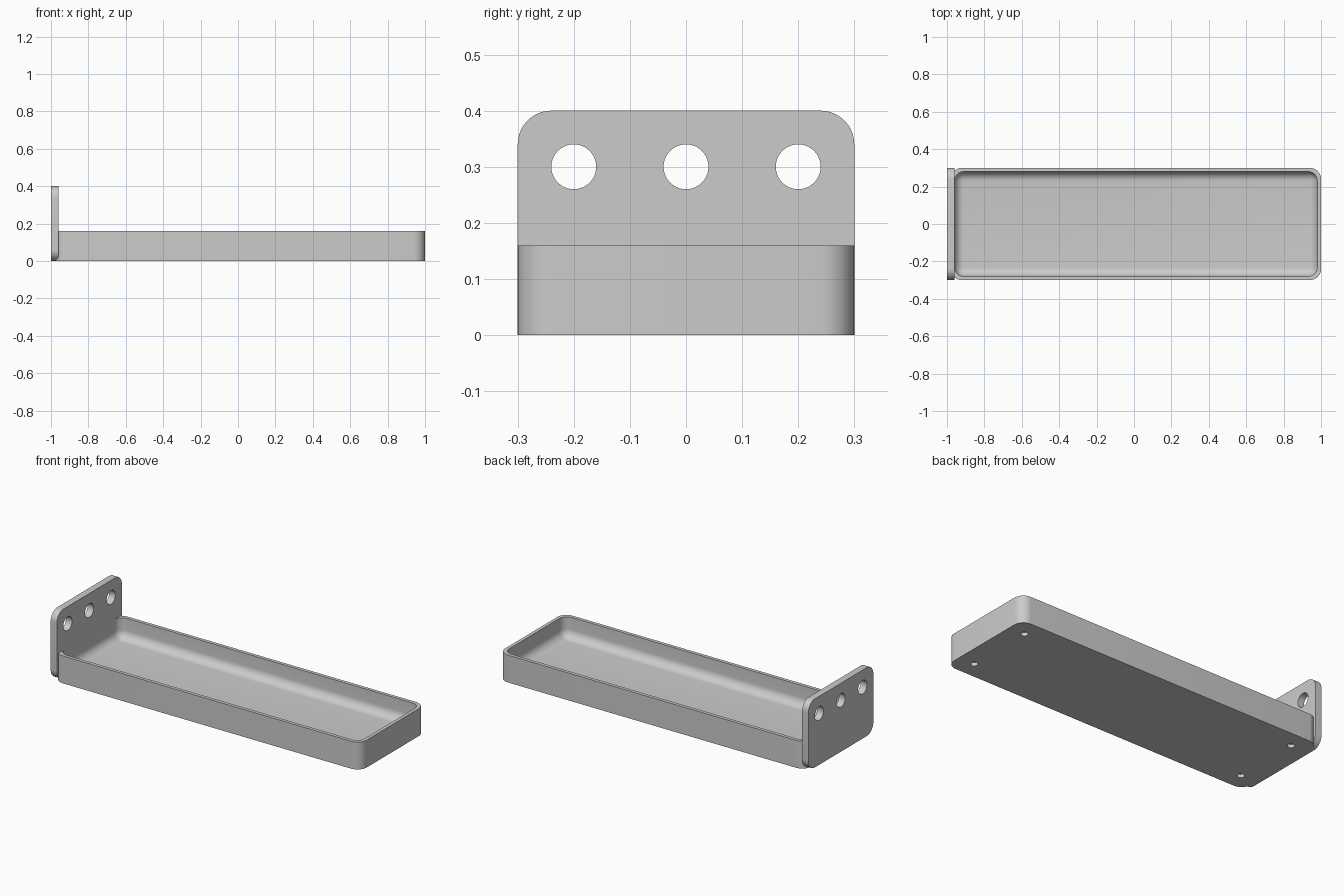
import bpy, bmesh, math
from mathutils import Matrix, Vector

if "Cube" in bpy.data.objects:
    bpy.data.objects.remove(bpy.data.objects["Cube"], do_unlink=True)

grey = bpy.data.materials.new("plain_grey")
grey.use_nodes = True
colour = (0.6, 0.6, 0.6, 1)
grey.diffuse_color = colour
grey.node_tree.nodes["Principled BSDF"].inputs["Base Color"].default_value = colour


def link(name, bm):
    mesh = bpy.data.meshes.new(name)
    bm.to_mesh(mesh)
    bm.free()
    mesh.materials.append(grey)
    obj = bpy.data.objects.new(name, mesh)
    bpy.context.collection.objects.link(obj)
    return obj


def rounded_box(name, low, high, radius, axis=None, segments=10):
    """Box between two corners; round the edges along one axis, or all edges."""
    low, high = Vector(low), Vector(high)
    bm = bmesh.new()
    bmesh.ops.create_cube(bm, size=1)
    size, middle = high - low, (low + high) / 2
    for v in bm.verts:
        v.co = Vector(c * s for c, s in zip(v.co, size)) + middle
    edges = [e for e in bm.edges
             if axis is None or abs((e.verts[0].co - e.verts[1].co)[axis]) > 1e-4]
    bmesh.ops.bevel(bm, geom=edges, offset=radius, segments=segments,
                    profile=0.5, affect='EDGES')
    return link(name, bm)


def cylinder(name, centre, radius, depth, rotation=None):
    bm = bmesh.new()
    bmesh.ops.create_cone(bm, cap_ends=True, segments=40, radius1=radius,
                          radius2=radius, depth=depth)
    if rotation:
        bmesh.ops.transform(bm, matrix=rotation, verts=bm.verts)
    bmesh.ops.translate(bm, vec=centre, verts=bm.verts)
    return link(name, bm)


def cut(target, cutter):
    cutter.hide_render = True
    mod = target.modifiers.new("cut", 'BOOLEAN')
    mod.operation, mod.solver, mod.object = 'DIFFERENCE', 'EXACT', cutter
    activate(target)
    bpy.ops.object.modifier_apply(modifier=mod.name)
    bpy.data.objects.remove(cutter, do_unlink=True)


def activate(obj):
    bpy.ops.object.select_all(action='DESELECT')
    obj.select_set(True)
    bpy.context.view_layer.objects.active = obj


# Tray with a filleted hollow
tray = rounded_box("tray", (-0.98, -0.3, 0), (1, 0.3, 0.16), 0.06, axis=2)
cut(tray, rounded_box("hollow_cutter", (-0.96, -0.28, 0.04), (0.98, 0.28, 0.4), 0.05))

# Blind holes under the tray corners
for x in (-0.88, 0.9):
    for y in (-0.2, 0.2):
        cut(tray, cylinder("foot_hole_cutter", (x, y, 0), 0.02, 0.04))

# Upright mounting plate with three through holes
plate = rounded_box("mounting_plate", (-1, -0.3, 0), (-0.96, 0.3, 0.4), 0.06, axis=0)
sideways = Matrix.Rotation(math.pi / 2, 4, 'Y')
for y in (-0.2, 0, 0.2):
    cut(plate, cylinder("mount_hole_cutter", (-0.98, y, 0.3), 0.04, 0.2, sideways))

for part in (tray, plate):
    activate(part)
    bpy.ops.object.shade_smooth_by_angle(angle=math.radians(30))
